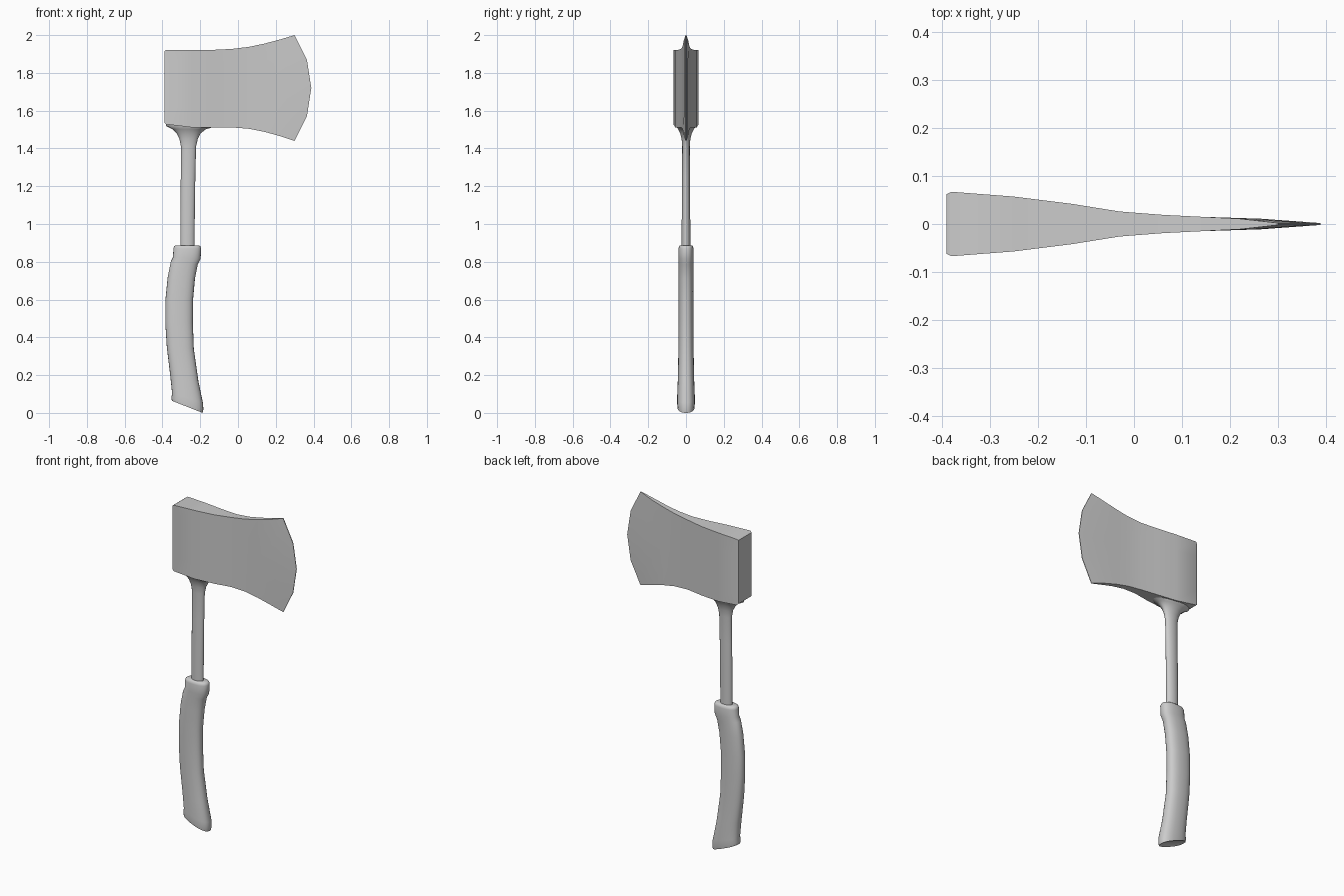
import bpy, bmesh, math
from mathutils import Vector


def loft(name, rings, angle):
    """Skin a list of closed rings, cap both ends and smooth by angle."""
    bm = bmesh.new()
    rows = [[bm.verts.new(p) for p in ring] for ring in rings]
    n = len(rows[0])
    for a, b in zip(rows, rows[1:]):
        for i in range(n):
            j = (i + 1) % n
            bm.faces.new((a[i], a[j], b[j], b[i]))
    bm.faces.new(rows[0])
    bm.faces.new(rows[-1])
    bmesh.ops.recalc_face_normals(bm, faces=bm.faces)
    mesh = bpy.data.meshes.new(name)
    bm.to_mesh(mesh)
    bm.free()
    ob = bpy.data.objects.new(name, mesh)
    bpy.context.collection.objects.link(ob)
    bpy.ops.object.select_all(action='DESELECT')
    ob.select_set(True)
    bpy.context.view_layer.objects.active = ob
    bpy.ops.object.shade_smooth_by_angle(angle=math.radians(angle))
    return ob


def oval(xl, zl, xr, zr, hy, power=2.0, n=24):
    """Oval ring spanning a left and a right point of the side profile."""
    a, b = Vector((xl, 0, zl)), Vector((xr, 0, zr))
    ring = []
    for i in range(n):
        t = 2 * math.pi * i / n
        c, s = math.cos(t), math.sin(t)
        u = math.copysign(abs(c) ** (2 / power), c)
        v = math.copysign(abs(s) ** (2 / power), s)
        ring.append((a + b) / 2 + (b - a) / 2 * u + Vector((0, hy * v, 0)))
    return ring


# Axe head: slices from the poll to the cutting edge (x, bottom, top, half thickness)
slices = [(-0.39, 1.535, 1.915, 0.062), (-0.38, 1.528, 1.922, 0.067),
          (-0.25, 1.512, 1.922, 0.057), (-0.13, 1.510, 1.922, 0.042),
          (-0.03, 1.511, 1.927, 0.026), (0.06, 1.504, 1.938, 0.019),
          (0.14, 1.488, 1.955, 0.015), (0.22, 1.466, 1.976, 0.011),
          (0.30, 1.440, 2.000, 0.002)]
heights = (0, 0.235, 0.5, 0.765, 1)
bulge = (0, 0.065, 0.088, 0.065, 0)
head_rings = []
for x, bottom, top, half in slices:
    k = max(0.0, min(1.0, (x - 0.14) / 0.16))
    side = [(x + k * d, bottom + (top - bottom) * h) for h, d in zip(heights, bulge)]
    head_rings.append([(px, -half, pz) for px, pz in side]
                      + [(px, half, pz) for px, pz in reversed(side)])
loft("axe_head", head_rings, 35)

# Metal shaft flaring into the head (left x, right x, z, half depth)
shaft = [(-0.305, -0.230, 0.80, 0.023), (-0.305, -0.230, 0.95, 0.023),
         (-0.303, -0.226, 1.25, 0.021), (-0.302, -0.222, 1.41, 0.020),
         (-0.310, -0.213, 1.45, 0.023), (-0.325, -0.198, 1.48, 0.031),
         (-0.348, -0.170, 1.502, 0.042), (-0.380, -0.110, 1.518, 0.053),
         (-0.380, -0.110, 1.56, 0.053)]
loft("shaft", [oval(l, z, r, z, d) for l, r, z, d in shaft], 50)

# Curved grip with a collar on top and a slanted butt
grip = [(-0.338, 0.066, -0.197, 0.006, 0.040), (-0.350, 0.064, -0.187, 0.000, 0.045),
        (-0.353, 0.078, -0.183, 0.020, 0.047), (-0.349, 0.105, -0.186, 0.055, 0.047),
        (-0.359, 0.200, -0.210, 0.170, 0.043), (-0.377, 0.350, -0.234, 0.340, 0.040),
        (-0.385, 0.480, -0.239, 0.480, 0.039), (-0.384, 0.600, -0.238, 0.600, 0.039),
        (-0.372, 0.720, -0.228, 0.710, 0.039), (-0.356, 0.800, -0.213, 0.785, 0.039),
        (-0.344, 0.825, -0.198, 0.815, 0.040), (-0.342, 0.870, -0.195, 0.870, 0.040),
        (-0.338, 0.882, -0.199, 0.882, 0.037), (-0.328, 0.887, -0.209, 0.887, 0.031)]
loft("grip", [oval(*g, power=2.4) for g in grip], 50)
